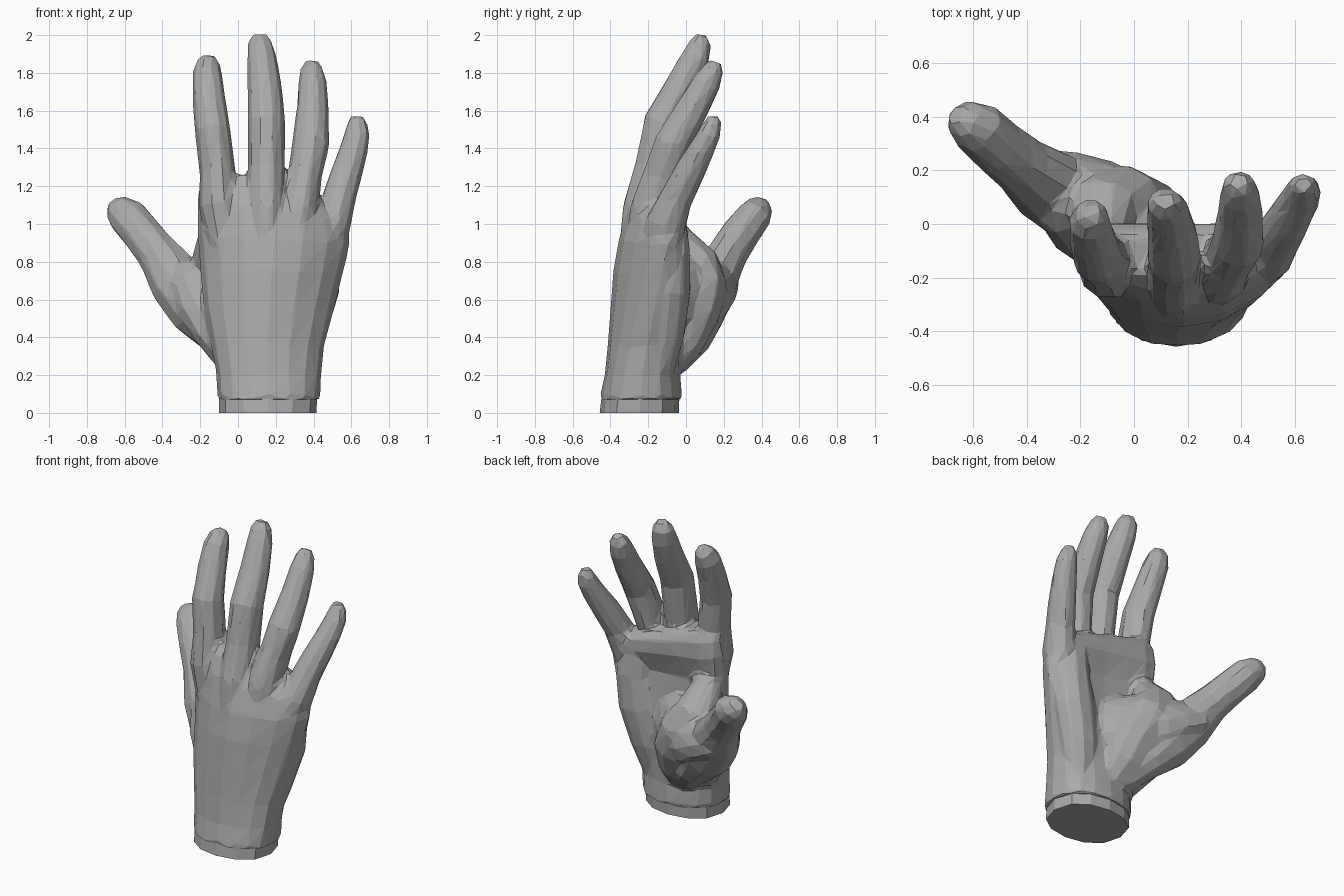
import bpy, bmesh, math
from mathutils import Vector

skin = bpy.data.materials.new("plain grey")
skin.diffuse_color = (0.4, 0.4, 0.4, 1)


def skin_rings(bm, rings):
    """Bridge a list of point rings and close both ends."""
    loops = [[bm.verts.new(p) for p in ring] for ring in rings]
    n = len(loops[0])
    for a, b in zip(loops, loops[1:]):
        for i in range(n):
            j = (i + 1) % n
            bm.faces.new((a[i], a[j], b[j], b[i]))
    bm.faces.new(loops[0][::-1])
    bm.faces.new(loops[-1])


def limb(bm, stations, sides=10):
    """Tube through (x, y, z, half width, half depth) stations."""
    pts = [Vector(s[:3]) for s in stations]
    rings = []
    for i, s in enumerate(stations):
        t = (pts[min(i + 1, len(pts) - 1)] - pts[max(i - 1, 0)]).normalized()
        side = Vector((1, 0, 0))
        side = (side - t * side.dot(t)).normalized()
        deep = t.cross(side)
        rings.append([pts[i] + side * s[3] * math.cos(k * math.tau / sides)
                      + deep * s[4] * math.sin(k * math.tau / sides) for k in range(sides)])
    skin_rings(bm, rings)


def slab(bm, stations, sides=16):
    """Arched sections: (z, x0, x1, mid y, back half, palm half, arch, tilt)."""
    rings = []
    for z, x0, x1, y, back, front, arch, tilt in stations:
        ring = []
        for k in range(sides):
            a = k * math.tau / sides
            u, s = math.cos(a), math.sin(a)
            s = math.copysign(abs(s) ** 0.8, s)
            ring.append(Vector(((x0 + x1) / 2 + u * (x1 - x0) / 2,
                                y + (front if s > 0 else back) * s + arch * u * u, z - tilt * u)))
        rings.append(ring)
    skin_rings(bm, rings)


def make(name, bm):
    bmesh.ops.recalc_face_normals(bm, faces=bm.faces)
    me = bpy.data.meshes.new(name)
    bm.to_mesh(me)
    bm.free()
    me.materials.append(skin)
    ob = bpy.data.objects.new(name, me)
    bpy.context.collection.objects.link(ob)
    return ob


bm = bmesh.new()
# palm and wrist
slab(bm, [
    (0.07, -0.11, 0.435, -0.24, 0.22, 0.22, 0.0, 0),
    (0.20, -0.115, 0.44, -0.23, 0.20, 0.20, 0.0, 0),
    (0.35, -0.14, 0.455, -0.225, 0.19, 0.20, 0.02, 0),
    (0.55, -0.18, 0.51, -0.23, 0.17, 0.215, 0.07, 0),
    (0.75, -0.20, 0.56, -0.23, 0.155, 0.19, 0.11, 0),
    (0.92, -0.215, 0.595, -0.21, 0.145, 0.155, 0.11, 0.02),
    (1.07, -0.215, 0.58, -0.17, 0.14, 0.17, 0.09, 0.06),
    (1.16, -0.20, 0.53, -0.145, 0.115, 0.145, 0.07, 0.08),
    (1.22, -0.16, 0.46, -0.13, 0.07, 0.09, 0.05, 0.09)])
# four fingers, knuckle to tip
limb(bm, [(-0.07, -0.18, 0.85, .08, .09), (-0.10, -0.165, 1.10, .11, .115),
          (-0.11, -0.14, 1.28, .095, .11), (-0.135, -0.12, 1.50, .095, .105),
          (-0.155, -0.05, 1.67, .088, .088), (-0.165, 0.01, 1.80, .08, .08),
          (-0.16, 0.04, 1.86, .062, .058), (-0.16, 0.05, 1.892, .035, .03)])
limb(bm, [(0.14, -0.25, 0.85, .09, .11), (0.15, -0.215, 1.08, .105, .125),
          (0.15, -0.16, 1.30, .10, .115), (0.15, -0.12, 1.54, .102, .108),
          (0.14, -0.02, 1.73, .092, .092), (0.125, 0.05, 1.88, .08, .08),
          (0.115, 0.078, 1.96, .067, .06), (0.115, 0.085, 2.003, .04, .03)])
limb(bm, [(0.29, -0.23, 0.85, .08, .10), (0.325, -0.18, 1.08, .10, .12),
          (0.355, -0.12, 1.26, .092, .11), (0.387, -0.07, 1.43, .10, .10),
          (0.395, 0.04, 1.62, .085, .088), (0.395, 0.11, 1.75, .076, .078),
          (0.39, 0.145, 1.82, .062, .06), (0.39, 0.16, 1.862, .035, .03)])
limb(bm, [(0.44, -0.17, 0.80, .08, .10), (0.50, -0.105, 1.00, .10, .11),
          (0.535, -0.05, 1.14, .09, .09), (0.575, 0.015, 1.27, .085, .085),
          (0.612, 0.08, 1.39, .077, .072), (0.632, 0.125, 1.48, .068, .062),
          (0.63, 0.145, 1.54, .052, .047), (0.625, 0.15, 1.575, .03, .025)])
# thumb
limb(bm, [(0.05, -0.08, 0.28, .10, .10), (-0.08, 0.01, 0.42, .13, .14),
          (-0.20, 0.07, 0.55, .17, .15), (-0.315, 0.14, 0.69, .16, .13),
          (-0.42, 0.22, 0.84, .118, .11), (-0.51, 0.29, 0.95, .108, .105),
          (-0.585, 0.36, 1.04, .108, .095), (-0.635, 0.39, 1.085, .08, .075),
          (-0.66, 0.405, 1.115, .045, .04)])
# back of the thumb root, running into the back of the hand
limb(bm, [(-0.03, -0.13, 0.28, .09, .10), (-0.11, -0.08, 0.42, .12, .11),
          (-0.19, -0.01, 0.57, .14, .11), (-0.26, 0.06, 0.70, .11, .10),
          (-0.28, 0.10, 0.78, .06, .06)])
# ball of the thumb, sloping into the palm
limb(bm, [(0.10, -0.12, 0.22, .11, .08), (0.05, -0.02, 0.36, .15, .11),
          (0.0, 0.05, 0.52, .18, .13), (-0.07, 0.09, 0.66, .18, .135),
          (-0.12, 0.06, 0.79, .14, .12), (-0.12, -0.04, 0.91, .10, .09),
          (-0.10, -0.11, 1.02, .08, .07)])
limb(bm, [(-0.36, 0.18, 0.72, .09, .12), (-0.25, 0.15, 0.69, .11, .15),
          (-0.12, 0.10, 0.66, .13, .19), (0.03, 0.02, 0.63, .12, .21),
          (0.18, -0.09, 0.60, .10, .20), (0.28, -0.16, 0.60, .08, .18)])
# heel pad on the little-finger side
limb(bm, [(0.31, -0.14, 0.22, .09, .08), (0.34, -0.11, 0.43, .13, .11),
          (0.40, -0.085, 0.66, .14, .115), (0.43, -0.075, 0.86, .12, .10),
          (0.41, -0.085, 1.06, .10, .085)])
hand = make("hand", bm)

# fuse the parts into one surface and facet it
m = hand.modifiers.new("fuse", "REMESH")
m.mode = "VOXEL"
m.voxel_size = 0.014
m = hand.modifiers.new("blend", "SMOOTH")
m.factor, m.iterations = 0.5, 9
m = hand.modifiers.new("facet", "DECIMATE")
m.ratio = 0.025

# narrower plug closing the wrist
bm = bmesh.new()
slab(bm, [(0.0, -0.10, 0.415, -0.247, 0.21, 0.21, 0, 0),
          (0.10, -0.10, 0.42, -0.24, 0.205, 0.205, 0, 0)], 12)
make("wrist_plug", bm)
